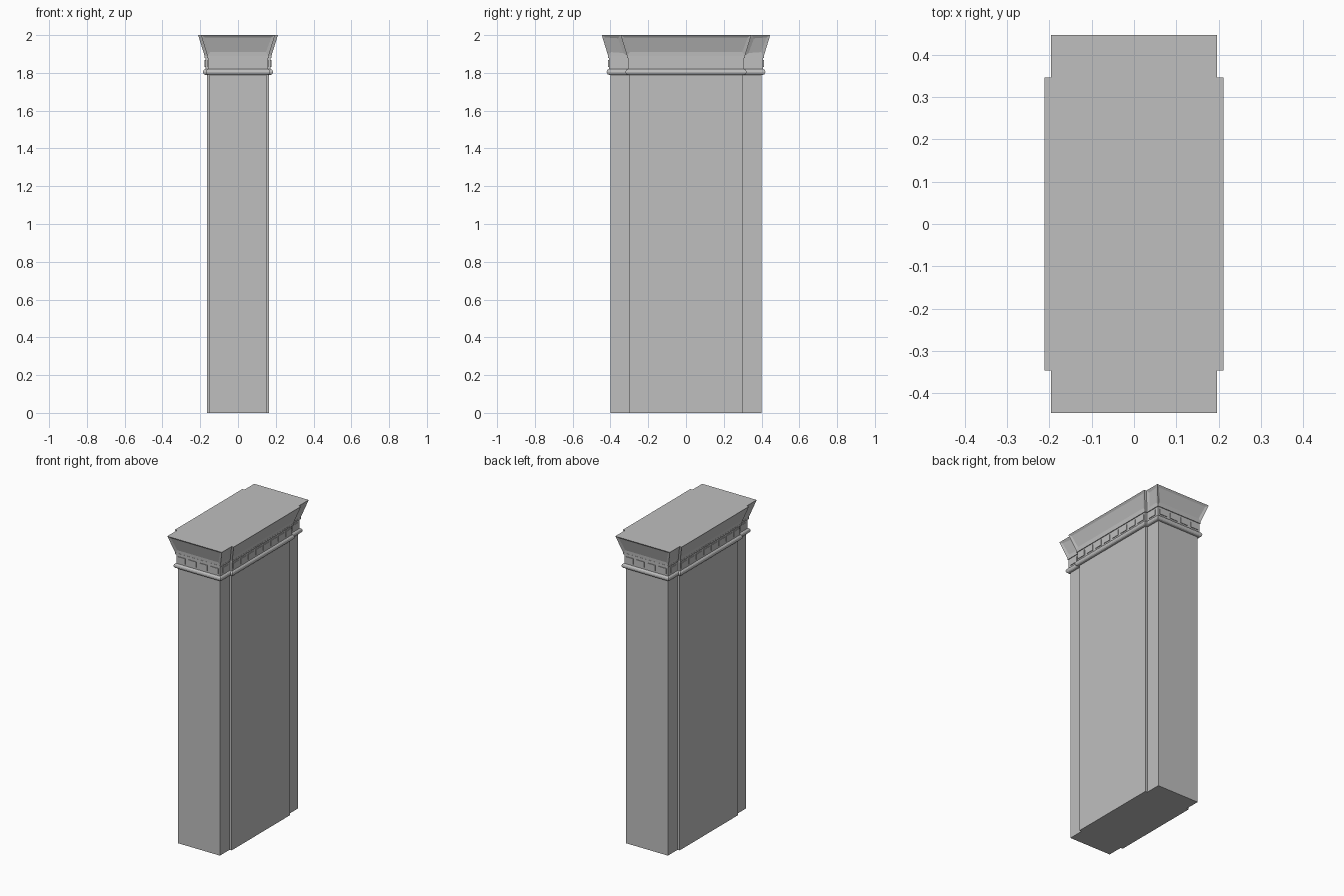
import bpy, bmesh, math

cube = bpy.data.objects.get("Cube")
if cube:
    bpy.data.objects.remove(cube)

stone = bpy.data.materials.new("grey stone")
stone.use_nodes = True
GREY = (0.52, 0.52, 0.52, 1)
stone.diffuse_color = GREY
stone.node_tree.nodes["Principled BSDF"].inputs["Base Color"].default_value = GREY

NARROW_X, WIDE_X, SHORT_Y, LONG_Y = 0.15, 0.165, 0.3, 0.4


def outline(offset):
    """Stepped plan of the pier, grown outward by offset, counter-clockwise."""
    n, w, s, l = (v + offset for v in (NARROW_X, WIDE_X, SHORT_Y, LONG_Y))
    corner = [(w, s), (n, s), (n, l)]
    back = corner + [(-x, y) for x, y in reversed(corner)]
    return back + [(-x, -y) for x, y in back]


def finish(name, bm):
    bmesh.ops.recalc_face_normals(bm, faces=bm.faces)
    mesh = bpy.data.meshes.new(name)
    bm.to_mesh(mesh)
    bm.free()
    mesh.materials.append(stone)
    obj = bpy.data.objects.new(name, mesh)
    bpy.context.collection.objects.link(obj)
    return obj


def loft(name, profile, panel=None):
    """Sweep an (offset, z) profile round the plan; optionally sink panels."""
    bm = bmesh.new()
    rings = [[bm.verts.new((x, y, z)) for x, y in outline(o)] for o, z in profile]
    sides = []
    for a, b in zip(rings, rings[1:]):
        for i in range(len(a)):
            j = (i + 1) % len(a)
            sides.append(bm.faces.new((a[i], a[j], b[j], b[i])))
    bm.faces.new(rings[0][::-1])
    bm.faces.new(rings[-1])
    bmesh.ops.recalc_face_normals(bm, faces=bm.faces)
    if panel:
        wide = [f for f in sides if min(e.calc_length() for e in f.edges) > 0.05]
        bmesh.ops.inset_individual(bm, faces=wide, thickness=panel[0], depth=panel[1])
    return finish(name, bm)


# Shaft and the plain neck above it
loft("shaft", [(0, 0), (0, 1.8)])
loft("neck", [(0.008, 1.8), (0.008, 1.89)])

# Half-round moulding under the neck
arc = [math.pi * (i / 6 - 0.5) for i in range(7)]
loft("round_moulding", [(0.008, 1.79)] +
     [(0.008 + 0.012 * math.cos(a), 1.805 + 0.015 * math.sin(a)) for a in arc[1:-1]] +
     [(0.008, 1.82)])

# Flared capital with a sunk panel on each broad face
loft("fillet", [(0.013, 1.88), (0.013, 1.89)])
loft("flared_capital", [(0.012, 1.89), (0.046, 2.0)], panel=(0.024, -0.005))

# Row of small blocks round the neck
bm = bmesh.new()
points = outline(0.008)
for (x0, y0), (x1, y1) in zip(points, points[1:] + points[:1]):
    length = math.hypot(x1 - x0, y1 - y0)
    count = round(length / 0.08)
    for k in range(count):
        t = (k + 0.5) / count
        along_x = abs(x1 - x0) > abs(y1 - y0)
        size = (0.055, 0.008) if along_x else (0.008, 0.055)
        made = bmesh.ops.create_cube(bm, size=1)["verts"]
        bmesh.ops.scale(bm, vec=(*size, 0.036), verts=made)
        bmesh.ops.translate(bm, verts=made,
                            vec=(x0 + (x1 - x0) * t, y0 + (y1 - y0) * t, 1.85))
finish("neck_blocks", bm)
